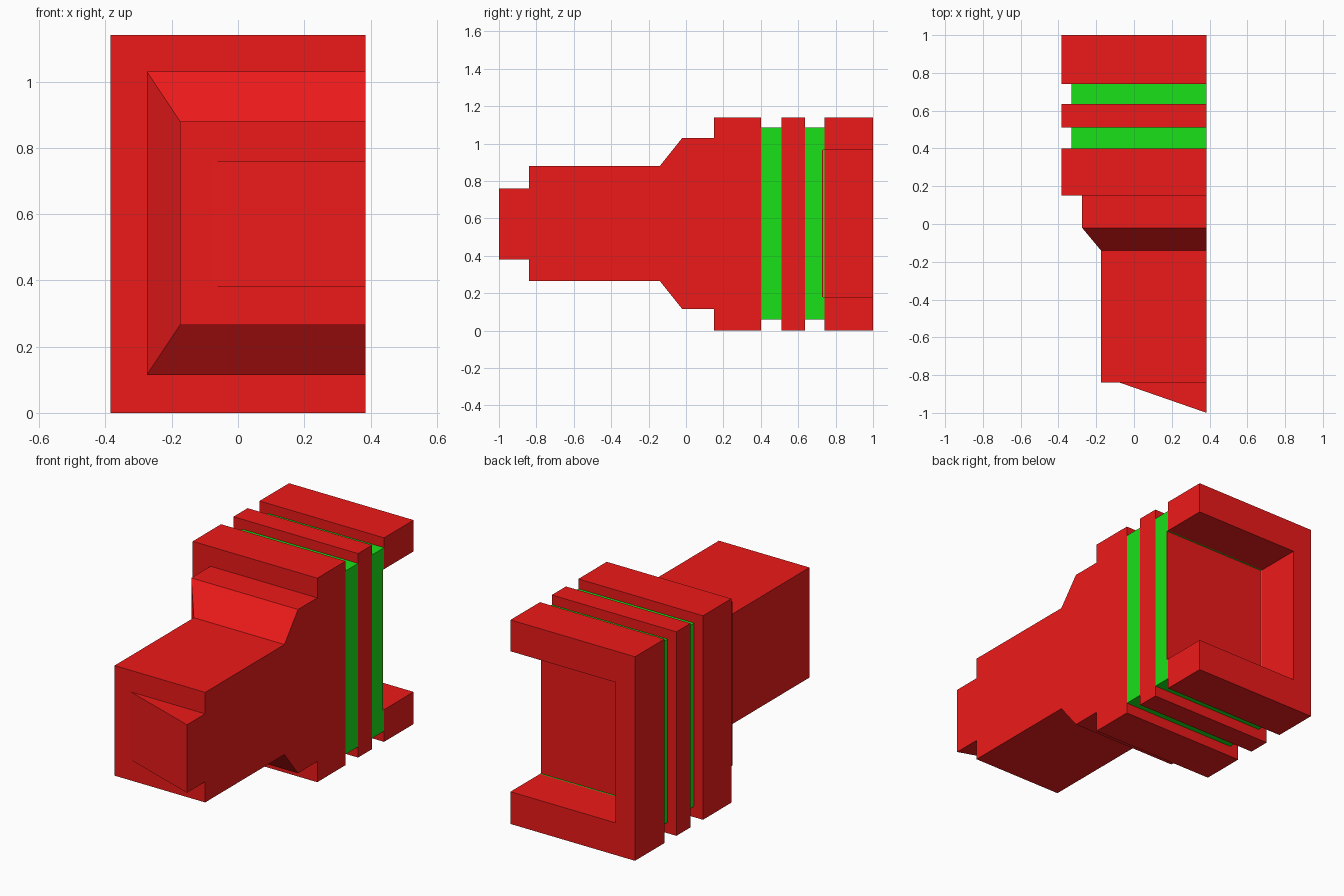
import bpy, bmesh

if "Cube" in bpy.data.objects:
    bpy.data.objects.remove(bpy.data.objects["Cube"])

CUT = 0.385          # flat side shared by every part
H = 1.14             # overall height


def material(name, color):
    m = bpy.data.materials.new(name)
    m.diffuse_color = color
    m.use_nodes = True
    m.node_tree.nodes["Principled BSDF"].inputs["Base Color"].default_value = m.diffuse_color
    return m


RED = material("red", (0.85, 0.01, 0.01, 1))
GREEN = material("green", (0.01, 0.75, 0.01, 1))


def loft(name, rings, mat):
    """Skin a run of closed rings of (x, y, z) points and cap both ends."""
    bm = bmesh.new()
    loops = [[bm.verts.new(p) for p in ring] for ring in rings]
    for a, b in zip(loops, loops[1:]):
        n = len(a)
        for i in range(n):
            j = (i + 1) % n
            bm.faces.new((a[i], a[j], b[j], b[i]))
    bm.faces.new(loops[0])
    bm.faces.new(loops[-1])
    bmesh.ops.recalc_face_normals(bm, faces=bm.faces)
    mesh = bpy.data.meshes.new(name)
    bm.to_mesh(mesh)
    bm.free()
    mesh.materials.append(mat)
    ob = bpy.data.objects.new(name, mesh)
    bpy.context.collection.objects.link(ob)
    return ob


def rect(y, x0, z0, z1):
    return [(x0, y, z0), (CUT, y, z0), (CUT, y, z1), (x0, y, z1)]


def c_ring(y, x0, z0, z1):
    """C-shaped section, open on the flat side."""
    pts = [(x0, z0), (CUT, z0), (CUT, 0.18), (-0.265, 0.18),
           (-0.265, 0.965), (CUT, 0.965), (CUT, z1), (x0, z1)]
    return [(x, y, z) for x, z in pts]


outer = (-CUT, 0, H)
inner = (-0.33, 0.06, 1.085)
collar = (-0.275, 0.115, 1.03)
nose = (-0.175, 0.265, 0.88)

# Body: long nose, tapered shoulder, collar and front flange
loft("body", [rect(y, *s) for y, s in (
    (-0.84, nose), (-0.14, nose), (-0.02, collar), (0.15, collar),
    (0.15, outer), (0.40, outer))], RED)

# Wedge tip on the nose
tri = [(-0.075, -0.84), (CUT, -0.84), (CUT, -1.0)]
loft("wedge_tip", [[(x, y, z) for x, y in tri] for z in (0.38, 0.76)], RED)

# Green seals and the thin red rib between them
for name, y0, y1, size, mat in (
        ("front_seal", 0.40, 0.51, inner, GREEN),
        ("middle_rib", 0.51, 0.635, outer, RED),
        ("rear_seal", 0.635, 0.728, inner, GREEN)):
    loft(name, [rect(y0, *size), rect(y1, *size)], mat)

# Rear rim of the seal, socket floor and open rear socket
loft("rear_seal_rim", [c_ring(y, *inner) for y in (0.728, 0.74)], GREEN)
loft("socket_floor", [rect(y, -0.265, 0.18, 0.965) for y in (0.728, 0.732)], RED)
loft("rear_socket", [c_ring(y, *outer) for y in (0.74, 1.0)], RED)
